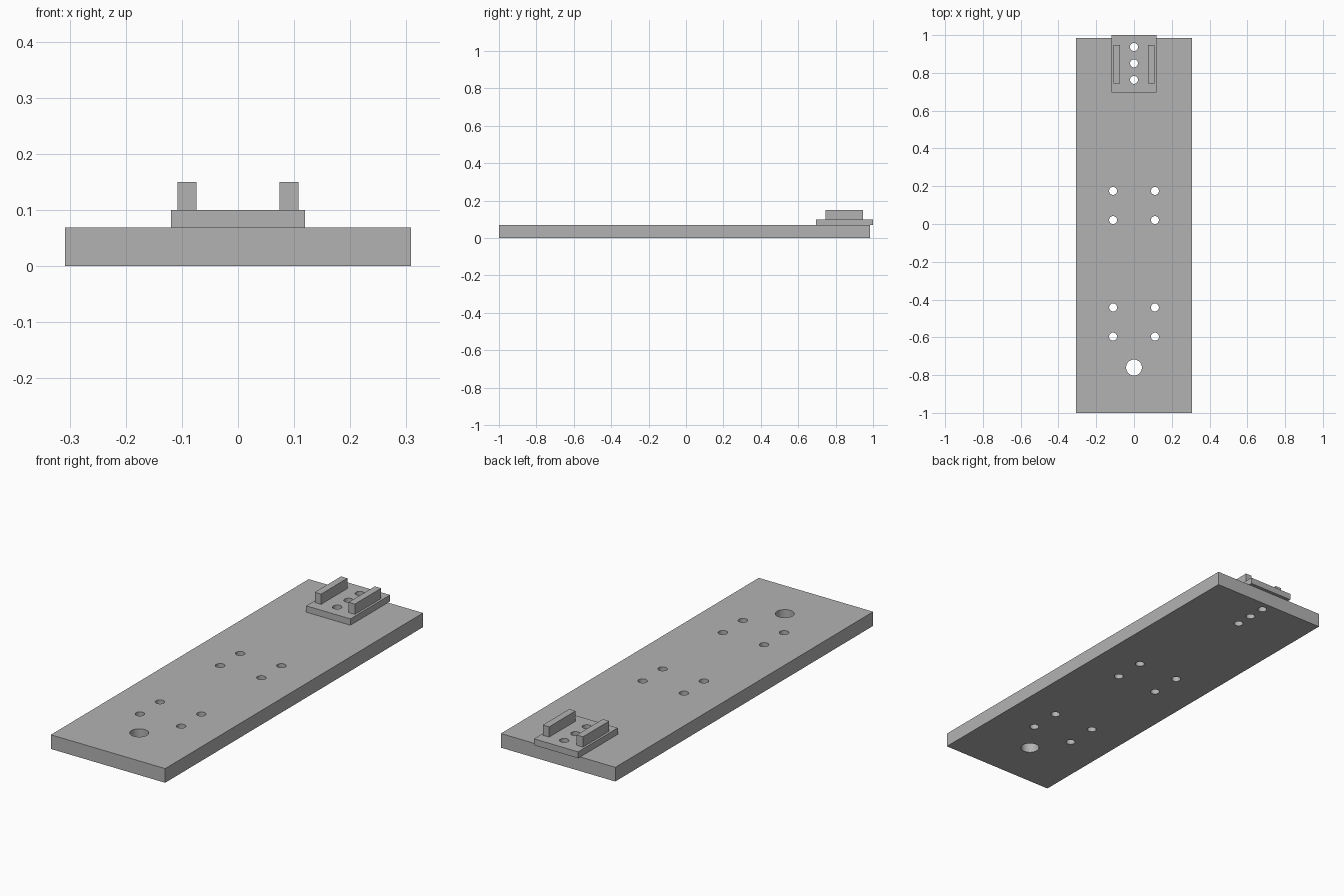
import bpy
import math
from mathutils import Vector

if "Cube" in bpy.data.objects:
    bpy.data.objects.remove(bpy.data.objects["Cube"], do_unlink=True)

# Single plain grey
grey = bpy.data.materials.new("plain_grey")
grey.use_nodes = True
colour = (0.45, 0.45, 0.45, 1)
grey.diffuse_color = colour
grey.node_tree.nodes["Principled BSDF"].inputs["Base Color"].default_value = colour


def box(name, low, high):
    low, high = Vector(low), Vector(high)
    bpy.ops.mesh.primitive_cube_add(size=1, location=(low + high) / 2)
    ob = bpy.context.object
    ob.name = name
    ob.scale = high - low
    bpy.ops.object.transform_apply(location=False, rotation=False, scale=True)
    ob.data.materials.append(grey)
    return ob


def drill(ob, x, y, radius):
    """Cut a round vertical hole right through a part."""
    bpy.ops.mesh.primitive_cylinder_add(vertices=40, radius=radius, depth=1, location=(x, y, 0))
    cutter = bpy.context.object
    cutter.hide_render = True
    cutter.data.materials.append(grey)
    bpy.context.view_layer.objects.active = ob
    mod = ob.modifiers.new("hole", "BOOLEAN")
    mod.operation = "DIFFERENCE"
    mod.solver = "EXACT"
    mod.object = cutter
    bpy.ops.object.modifier_apply(modifier=mod.name)
    bpy.data.objects.remove(cutter, do_unlink=True)


def smooth(ob):
    bpy.ops.object.select_all(action="DESELECT")
    ob.select_set(True)
    bpy.context.view_layer.objects.active = ob
    bpy.ops.object.shade_smooth_by_angle(angle=math.radians(30))


BASE_TOP, PAD_TOP, RAIL_TOP = 0.069, 0.1, 0.15
SMALL, LARGE = 0.021, 0.042

# Long base plate and the small pad overhanging its back edge
base = box("base_plate", (-0.308, -1, 0), (0.308, 0.984, BASE_TOP))
pad = box("mounting_pad", (-0.119, 0.695, BASE_TOP), (0.119, 1, PAD_TOP))

# Screw holes in the base: two groups of four, and one large hole
for y in (0.175, 0.021, -0.442, -0.596):
    for side in (-1, 1):
        drill(base, side * 0.111, y, SMALL)
drill(base, 0, -0.76, LARGE)

# Row of holes through both pad and base
for y in (0.937, 0.85, 0.763):
    drill(base, 0, y, SMALL)
    drill(pad, 0, y, SMALL)

smooth(base)
smooth(pad)

# Pair of upright rails on the pad
for name, side in (("left_rail", 1), ("right_rail", -1)):
    inner, outer = sorted((side * 0.074, side * 0.108))
    box(name, (inner, 0.745, PAD_TOP), (outer, 0.947, RAIL_TOP))
